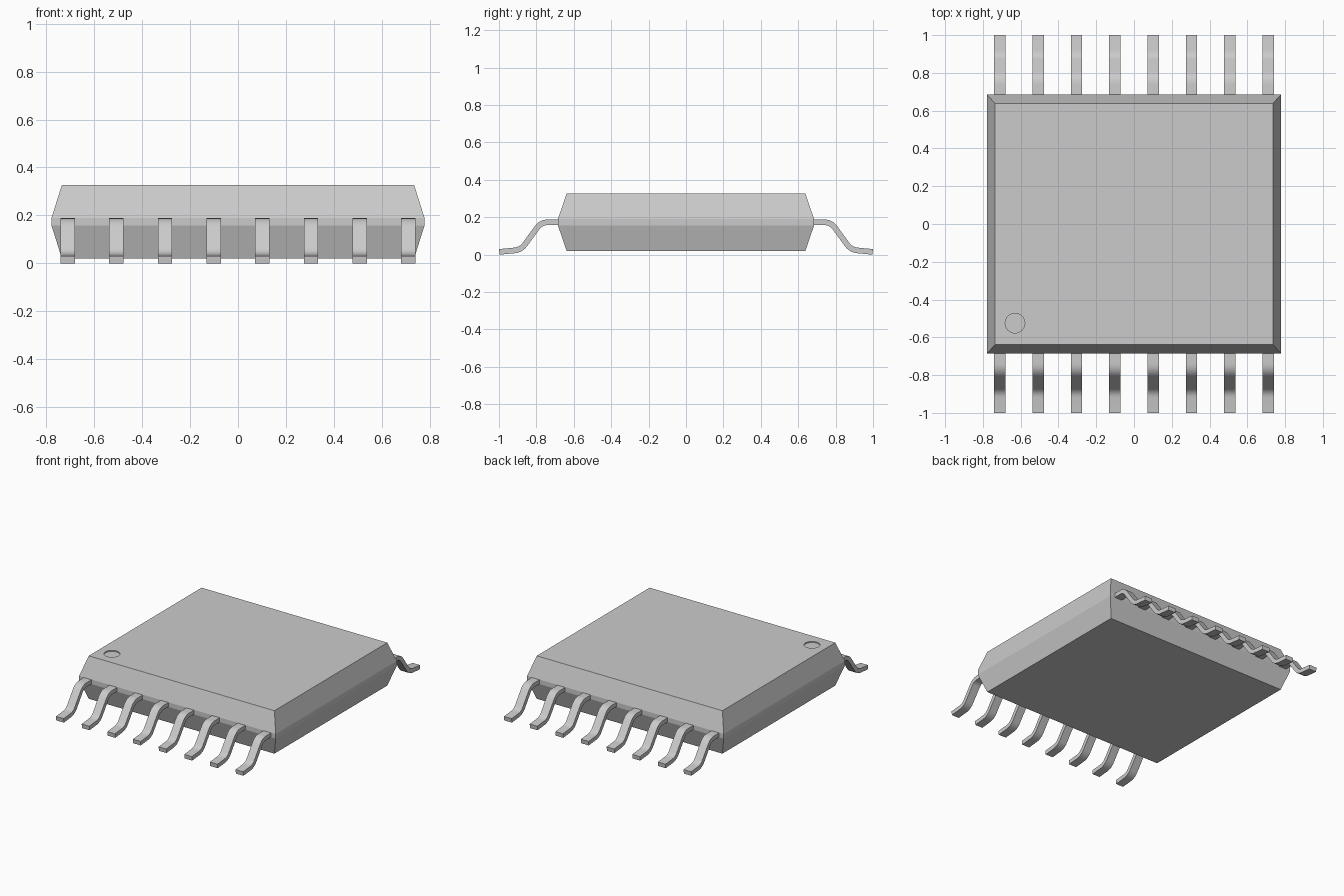
import bpy, bmesh
from mathutils import Vector

if "Cube" in bpy.data.objects:
    bpy.data.objects.remove(bpy.data.objects["Cube"])


def add_object(name, bm):
    bmesh.ops.recalc_face_normals(bm, faces=bm.faces)
    mesh = bpy.data.meshes.new(name)
    bm.to_mesh(mesh)
    bm.free()
    obj = bpy.data.objects.new(name, mesh)
    bpy.context.collection.objects.link(obj)
    return obj


def loft(rings):
    """Skin a list of equal-length vertex rings and cap both ends."""
    bm = bmesh.new()
    rows = [[bm.verts.new(p) for p in ring] for ring in rings]
    n = len(rows[0])
    for a, b in zip(rows, rows[1:]):
        for i in range(n):
            j = (i + 1) % n
            bm.faces.new((a[i], a[j], b[j], b[i]))
    bm.faces.new(rows[0])
    bm.faces.new(rows[-1])
    return bm


def rounded_path(points, t=0.036, steps=6):
    """Replace each inner corner of a path with a smooth bend."""
    pts = [Vector(p) for p in points]
    path = [pts[0]]
    for a, b, c in zip(pts, pts[1:], pts[2:]):
        start = b + (a - b).normalized() * t
        end = b + (c - b).normalized() * t
        for i in range(steps + 1):
            u = i / steps
            path.append(start * (1 - u) ** 2 + b * 2 * u * (1 - u) + end * u ** 2)
    return path + [pts[-1]]


# Moulded body: tapered top and bottom with a narrow vertical waist
def rect(x, y, z):
    return [(-x, -y, z), (x, -y, z), (x, y, z), (-x, y, z)]


body = add_object("chip_body", loft([
    rect(0.735, 0.638, 0.02), rect(0.778, 0.685, 0.157),
    rect(0.778, 0.685, 0.19), rect(0.735, 0.638, 0.327)]))

# Shallow round orientation dimple in the top
bm = bmesh.new()
bmesh.ops.create_cone(bm, cap_ends=True, segments=32,
                      radius1=0.052, radius2=0.052, depth=0.04)
bmesh.ops.translate(bm, verts=bm.verts, vec=(-0.63, -0.525, 0.339))
cutter = add_object("dimple_cutter", bm)
cut = body.modifiers.new("dimple", 'BOOLEAN')
cut.operation = 'DIFFERENCE'
cut.solver = 'EXACT'
cut.object = cutter
bpy.context.view_layer.objects.active = body
bpy.ops.object.modifier_apply(modifier=cut.name)
bpy.data.objects.remove(cutter)

# Gull-wing lead: rectangular section swept along a bent path in y, z
WIDTH, THICK, PITCH = 0.06, 0.03, 0.2031
path = rounded_path([(0.66, 0.173), (0.775, 0.173), (0.882, 0.026), (0.998, 0.015)])


def make_lead(name, x, side):
    rings = []
    for i, p in enumerate(path):
        d = (path[min(i + 1, len(path) - 1)] - path[max(i - 1, 0)]).normalized()
        n = Vector((-d.y, d.x)) * THICK / 2
        hi, lo = p + n, p - n
        rings.append([(x + s * WIDTH / 2, side * q.x, q.y)
                      for s, q in ((-1, lo), (1, lo), (1, hi), (-1, hi))])
    lead = add_object(name, loft(rings))
    bpy.ops.object.select_all(action='DESELECT')
    lead.select_set(True)
    bpy.context.view_layer.objects.active = lead
    bpy.ops.object.shade_smooth_by_angle()


# Eight leads along the front and eight along the back
for side, label in ((-1, "front"), (1, "back")):
    for i in range(8):
        make_lead(f"{label}_lead_{i + 1}", (i - 3.5) * PITCH, side)
